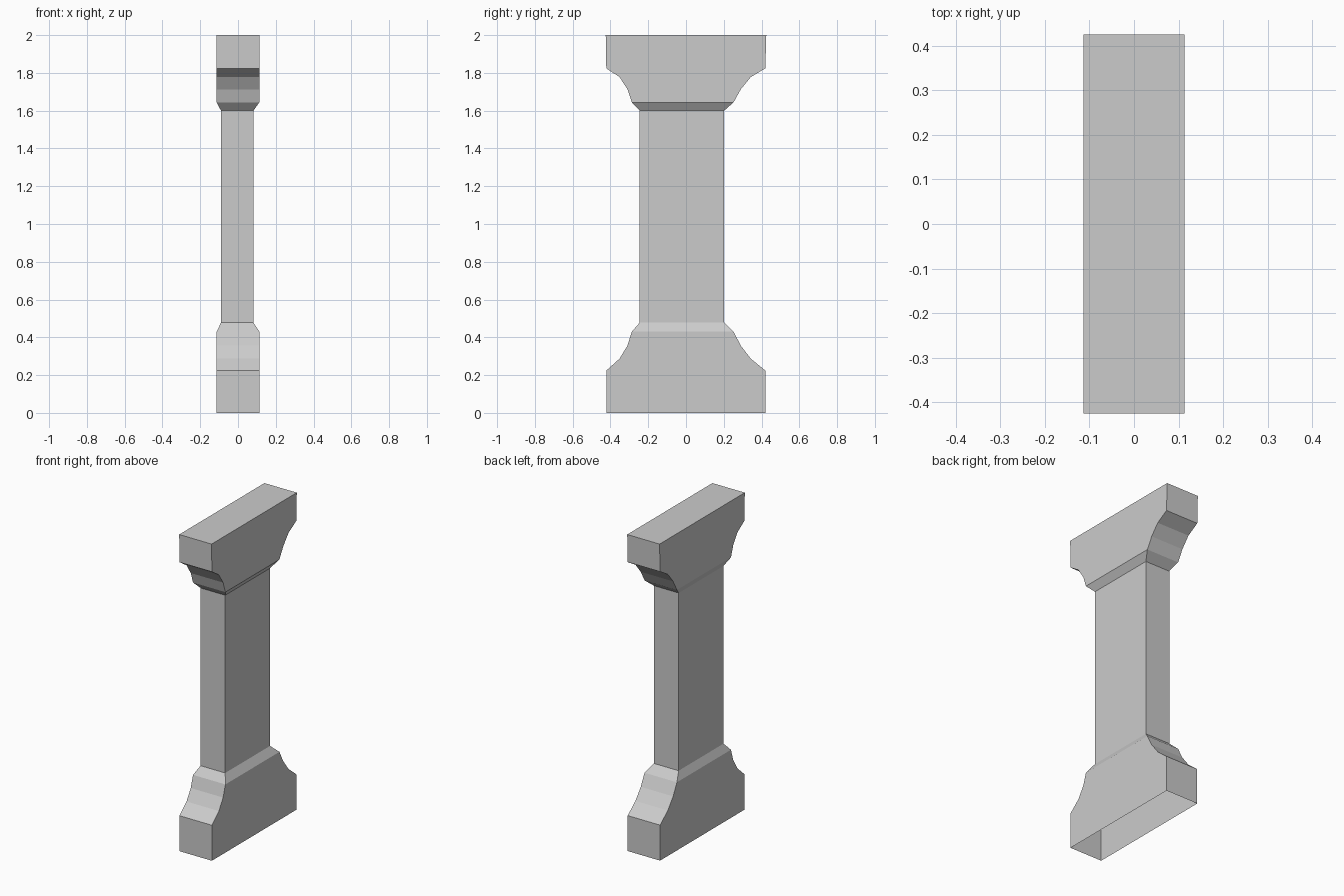
import bpy, bmesh

if "Cube" in bpy.data.objects:
    bpy.data.objects.remove(bpy.data.objects["Cube"])

BLOCK_X = (-0.113, 0.113)   # wide base and capital
SHAFT_X = (-0.09, 0.082)    # narrower shaft, slightly off centre
SHAFT_Y = (-0.245, 0.202)
# y extents of the stepped curve, from outer block towards the shaft
CURVE_Y = [(-0.422, 0.42), (-0.352, 0.343), (-0.31, 0.29), (-0.287, 0.252)]


def loft(name, rings, cap_top=False):
    """Flat-faced shell through rectangular rings (x range, y range, z), bottom to top."""
    bm = bmesh.new()
    loops = []
    for (x0, x1), (y0, y1), z in rings:
        loops.append([bm.verts.new((x, y, z)) for x, y in
                      ((x0, y0), (x1, y0), (x1, y1), (x0, y1))])
    for a, b in zip(loops, loops[1:]):
        for i in range(4):
            j = (i + 1) % 4
            bm.faces.new((a[i], a[j], b[j], b[i]))
    if cap_top:
        bm.faces.new(loops[-1])
    mesh = bpy.data.meshes.new(name)
    bm.to_mesh(mesh)
    bm.free()
    obj = bpy.data.objects.new(name, mesh)
    bpy.context.collection.objects.link(obj)
    return obj


def flare(heights):
    """Stepped curve rings followed by the shaft-sized ring."""
    rings = [(BLOCK_X, y, z) for y, z in zip(CURVE_Y, heights)]
    return rings + [(SHAFT_X, SHAFT_Y, heights[-1])]


# Base, open underneath
base = flare([0.224, 0.287, 0.356, 0.43, 0.478])
loft("base", [(BLOCK_X, CURVE_Y[0], 0.0)] + base)

# Shaft
loft("shaft", [(SHAFT_X, SHAFT_Y, 0.478), (SHAFT_X, SHAFT_Y, 1.6)])

# Capital, flat closed top
capital = flare([1.824, 1.778, 1.713, 1.644, 1.6])[::-1]
loft("capital", capital + [(BLOCK_X, (-0.425, 0.425), 2.0)], cap_top=True)
